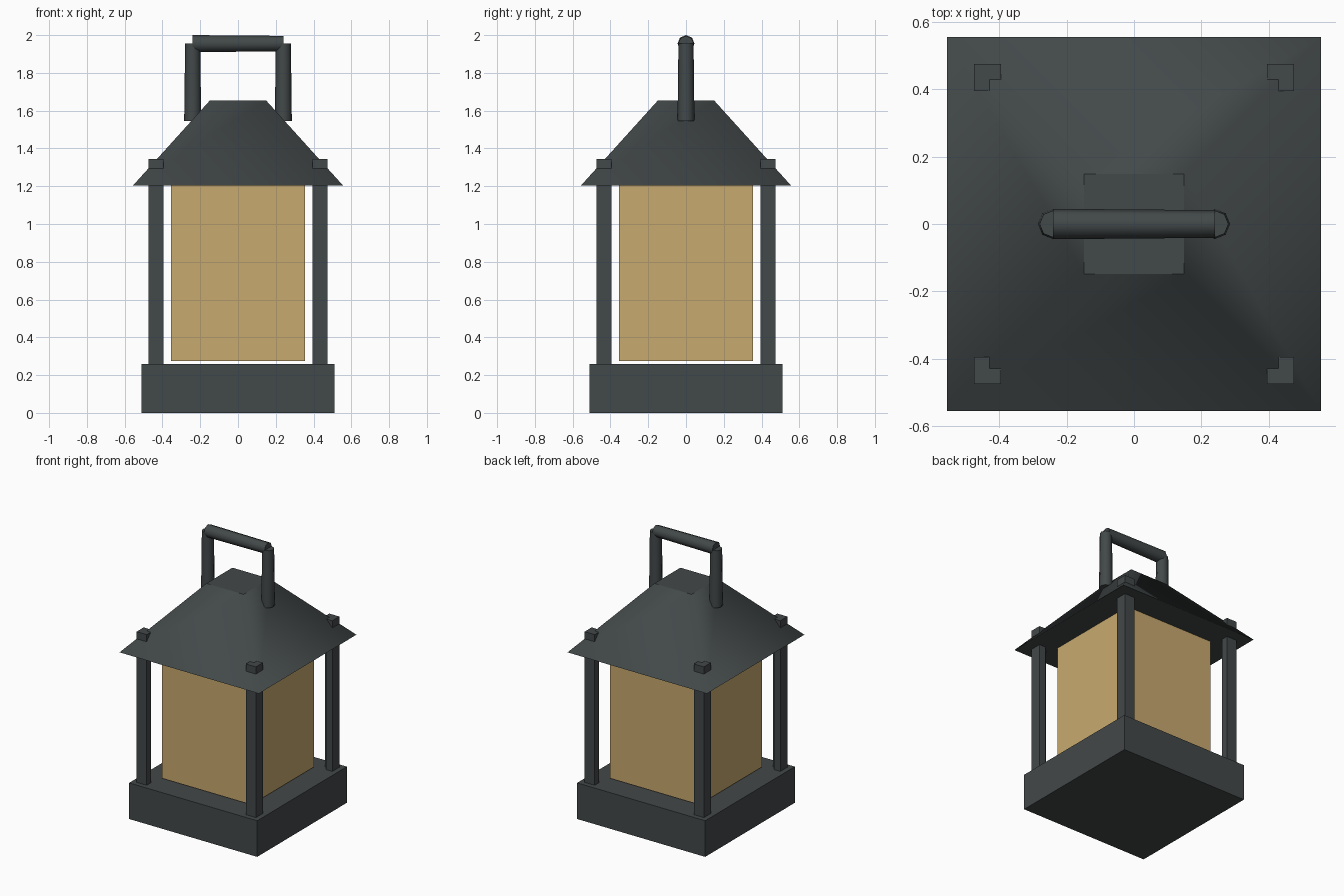
import bpy, bmesh
from mathutils import Matrix, Vector

if "Cube" in bpy.data.objects:
    bpy.data.objects.remove(bpy.data.objects["Cube"])


def material(name, rgb):
    m = bpy.data.materials.new(name)
    m.diffuse_color = (*rgb, 1)
    m.use_nodes = True
    m.node_tree.nodes["Principled BSDF"].inputs["Base Color"].default_value = m.diffuse_color
    return m


IRON = material("dark_iron", (0.055, 0.065, 0.067))
GLOW = material("amber_glass", (0.58, 0.40, 0.16))


def finish(name, bm, mat):
    bmesh.ops.recalc_face_normals(bm, faces=bm.faces)
    me = bpy.data.meshes.new(name)
    bm.to_mesh(me)
    bm.free()
    me.materials.append(mat)
    ob = bpy.data.objects.new(name, me)
    bpy.context.collection.objects.link(ob)
    return ob


def loft(name, bottom, top, z0, z1, mat):
    """Closed solid between two matching xy outlines."""
    bm = bmesh.new()
    lo = [bm.verts.new((x, y, z0)) for x, y in bottom]
    hi = [bm.verts.new((x, y, z1)) for x, y in top]
    bm.faces.new(lo)
    bm.faces.new(hi)
    n = len(lo)
    for i in range(n):
        j = (i + 1) % n
        bm.faces.new((lo[i], lo[j], hi[j], hi[i]))
    return finish(name, bm, mat)


def square(h):
    return [(-h, -h), (h, -h), (h, h), (-h, h)]


def rod(name, a, b, r0, r1):
    """Slightly tapered eight-sided bar from a to b, smooth round the side."""
    a, b = Vector(a), Vector(b)
    d = b - a
    rot = d.to_track_quat('Z', 'Y').to_matrix().to_4x4()
    bm = bmesh.new()
    bmesh.ops.create_cone(bm, cap_ends=True, segments=8, radius1=r0, radius2=r1,
                          depth=d.length,
                          matrix=Matrix.Translation((a + b) / 2) @ rot)
    for f in bm.faces:
        f.smooth = len(f.verts) == 4
    return finish(name, bm, IRON)


# Base and glass
loft("base", square(0.51), square(0.51), 0, 0.26, IRON)
loft("glass", square(0.355), square(0.355), 0.275, 1.225, GLOW)

# Roof: sloping sides blend into each other, top and underside stay flat
roof = loft("roof", square(0.555), square(0.148), 1.205, 1.655, IRON)
for p in roof.data.polygons:
    p.use_smooth = abs(p.normal.z) < 0.9

# L-section corner posts, poking through the roof
o, m, i = 0.475, 0.425, 0.395
ell = [(o, o), (i, o), (i, m), (m, m), (m, i), (o, i)]
for sx, xn in ((-1, "left"), (1, "right")):
    for sy, yn in ((-1, "front"), (1, "back")):
        outline = [(sx * x, sy * y) for x, y in ell]
        loft(f"post_{yn}_{xn}", outline, outline, 0.26, 1.345, IRON)

# Carrying handle
for s, n in ((-1, "left"), (1, "right")):
    rod(f"handle_leg_{n}", (s * 0.24, 0, 1.545), (s * 0.24, 0, 1.955), 0.045, 0.04)
rod("handle_grip", (-0.24, 0, 1.955), (0.24, 0, 1.955), 0.045, 0.041)
